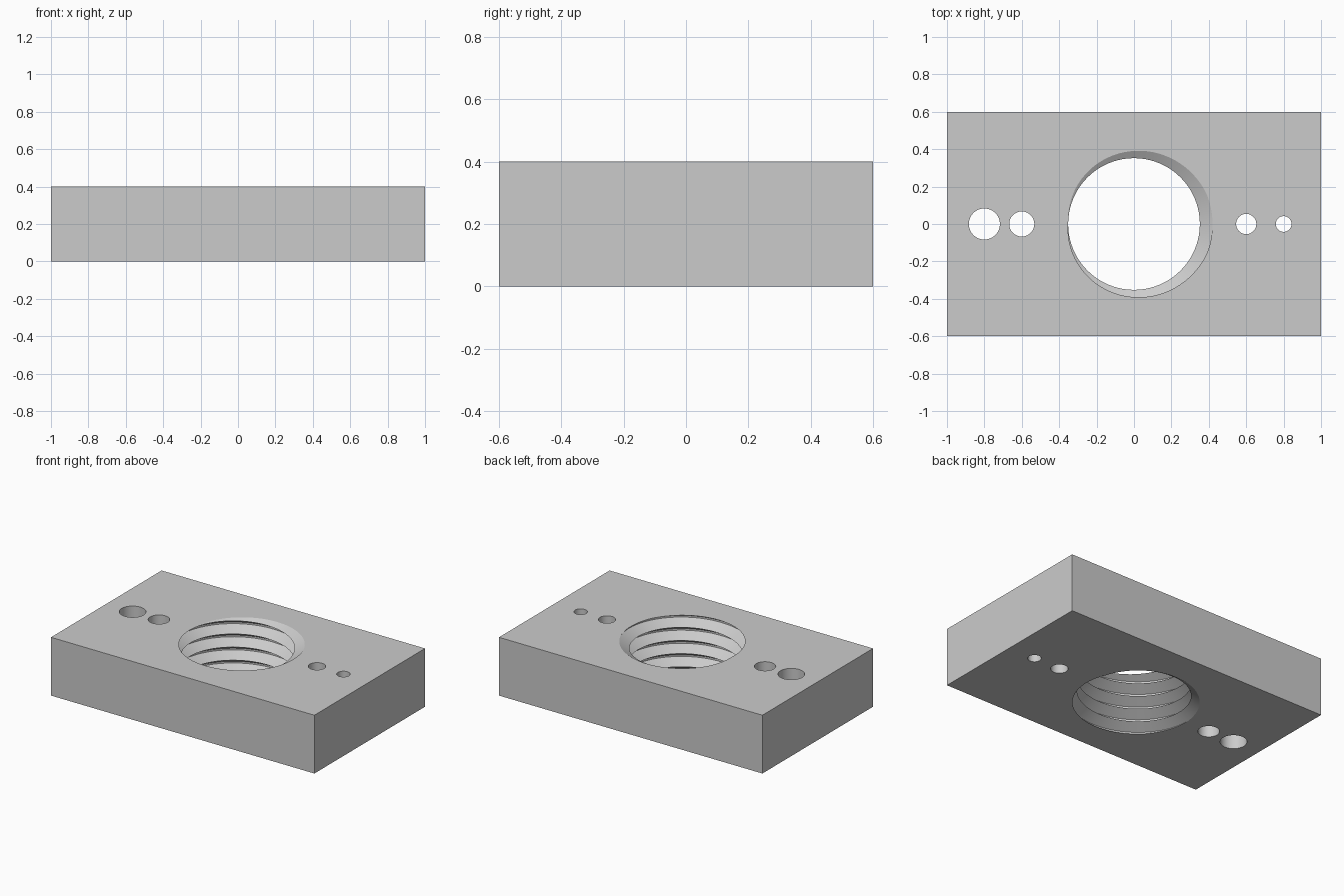
import bpy
import bmesh
import math

# Remove the default cube only
if "Cube" in bpy.data.objects:
    bpy.data.objects.remove(bpy.data.objects["Cube"], do_unlink=True)

LENGTH, WIDTH, HEIGHT = 2.0, 1.2, 0.4
MINOR, MAJOR, PITCH = 0.352, 0.42, 0.09
SEGMENTS, TURNS = 96, 8

grey = bpy.data.materials.new("plain grey")
grey.use_nodes = True
colour = (0.6, 0.6, 0.6, 1)
grey.diffuse_color = colour
grey.node_tree.nodes["Principled BSDF"].inputs["Base Color"].default_value = colour


def mesh_object(name, bm):
    bmesh.ops.recalc_face_normals(bm, faces=bm.faces)
    mesh = bpy.data.meshes.new(name)
    bm.to_mesh(mesh)
    bm.free()
    mesh.materials.append(grey)
    obj = bpy.data.objects.new(name, mesh)
    bpy.context.collection.objects.link(obj)
    return obj


def plain_cutter(name, x, radius):
    bm = bmesh.new()
    bmesh.ops.create_cone(bm, cap_ends=True, segments=64, radius1=radius,
                          radius2=radius, depth=HEIGHT * 2)
    bmesh.ops.translate(bm, verts=bm.verts, vec=(x, 0, HEIGHT / 2))
    return mesh_object(name, bm)


def thread_cutter(name):
    # Right-handed screw: flat at the major radius, sharp at the minor radius
    bm = bmesh.new()
    profile = [(MAJOR, -PITCH / 16), (MAJOR, PITCH / 16), (MINOR, PITCH / 2)]
    start = HEIGHT - 6 * PITCH
    rows = []
    for i in range(SEGMENTS * TURNS + 1):
        a = math.tau * i / SEGMENTS
        z = start + PITCH * i / SEGMENTS
        rows.append([bm.verts.new((r * math.cos(a), r * math.sin(a), z + dz))
                     for r, dz in profile])
    for i in range(len(rows) - 1):
        low, high = list(rows[i]), list(rows[i + 1])
        if i + 1 + SEGMENTS < len(rows):
            low.append(rows[i + SEGMENTS][0])
            high.append(rows[i + 1 + SEGMENTS][0])
        for j in range(len(low) - 1):
            bm.faces.new((low[j], high[j], high[j + 1], low[j + 1]))
    # Close both ends with fans to points on the axis
    bottom = bm.verts.new((0, 0, start - PITCH))
    top = bm.verts.new((0, 0, start + PITCH * (TURNS + 1)))
    for edge in [e for e in bm.edges if e.is_boundary]:
        a, b = edge.verts
        apex = bottom if a.co.z + b.co.z < HEIGHT else top
        bm.faces.new((a, b, apex))
    return mesh_object(name, bm)


# Rectangular block
bm = bmesh.new()
bmesh.ops.create_cube(bm, size=1)
bmesh.ops.scale(bm, verts=bm.verts, vec=(LENGTH, WIDTH, HEIGHT))
bmesh.ops.translate(bm, verts=bm.verts, vec=(0, 0, HEIGHT / 2))
block = mesh_object("threaded_block", bm)

# Threaded bore and four plain holes
cutters = [thread_cutter("thread_cutter")]
for x, radius in [(-0.8, 0.083), (-0.6, 0.067), (0.6, 0.054), (0.8, 0.042)]:
    cutters.append(plain_cutter("hole_cutter", x, radius))

bpy.ops.object.select_all(action="DESELECT")
bpy.context.view_layer.objects.active = block
block.select_set(True)
for cutter in cutters:
    cutter.hide_render = True
    cut = block.modifiers.new("cut", "BOOLEAN")
    cut.operation = "DIFFERENCE"
    cut.solver = "EXACT"
    cut.object = cutter
    bpy.ops.object.modifier_apply(modifier=cut.name)
    bpy.data.objects.remove(cutter, do_unlink=True)

# Smooth walls with crisp rims and thread crests
bpy.ops.object.shade_smooth_by_angle(angle=math.radians(25))
